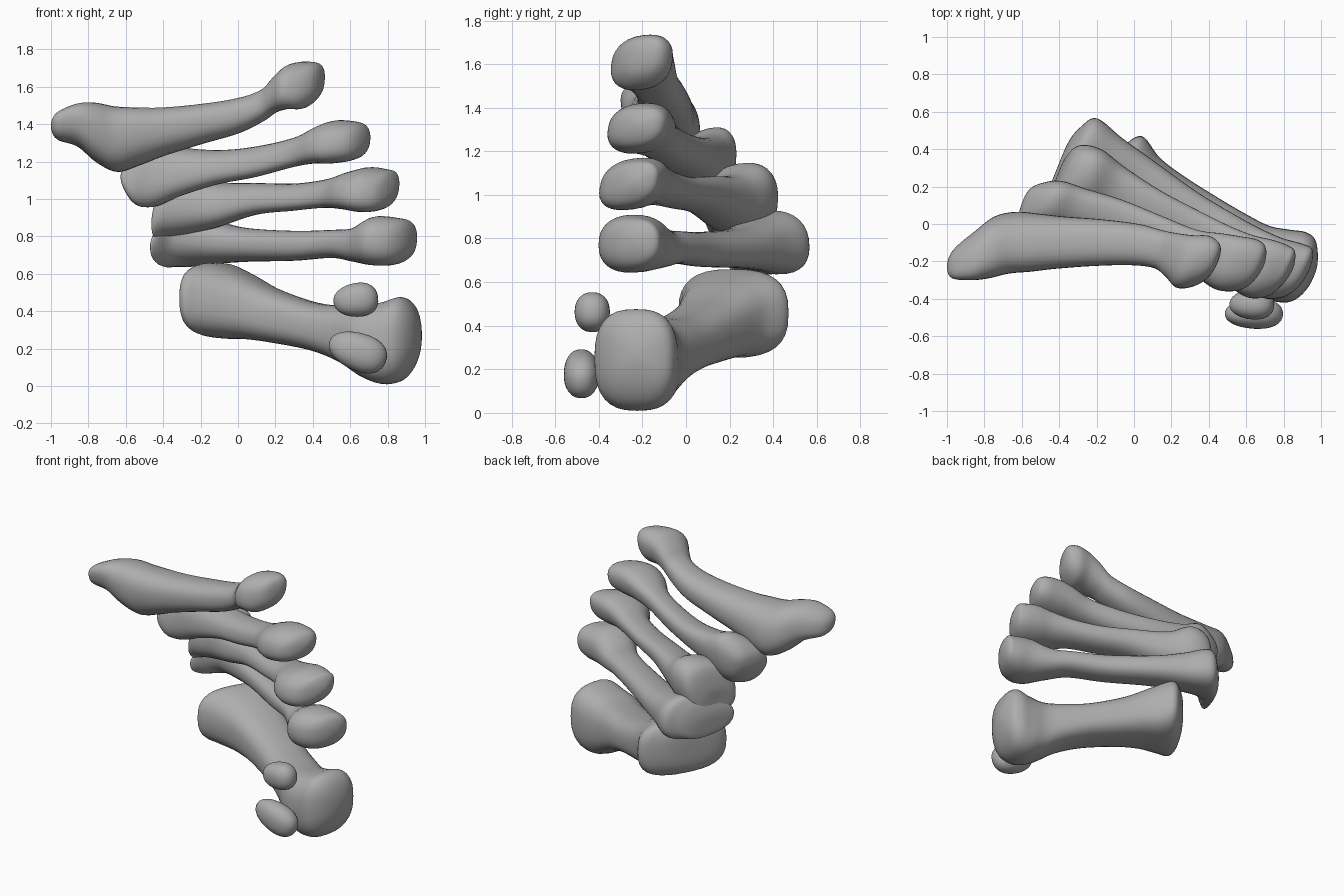
import bpy, bmesh, math
from mathutils import Vector

old = bpy.data.objects.get("Cube")
if old:
    bpy.data.objects.remove(old, do_unlink=True)

SIDES = 32
STEPS = 6

# One plain bone material
bone_grey = bpy.data.materials.new("bone_grey")
bone_grey.use_nodes = True
colour = (0.42, 0.42, 0.42, 1)
bone_grey.diffuse_color = colour
shader = bone_grey.node_tree.nodes["Principled BSDF"]
shader.inputs["Base Color"].default_value = colour
shader.inputs["Roughness"].default_value = 0.7


def spline(a, b, c, d, t):
    """Smooth blend between sections b and c."""
    return 0.5 * (2 * b + (c - a) * t + (2 * a - 5 * b + 4 * c - d) * t * t
                  + (3 * b - a - 3 * c + d) * t ** 3)


def mirrored(section):
    """Section past a pole, so that the tip closes round."""
    x, y, z, w, h = section
    return Vector((x, y, z, -w, -h))


def signed_power(value, power):
    return math.copysign(abs(value) ** power, value)


def finish(name, bm):
    bmesh.ops.recalc_face_normals(bm, faces=bm.faces)
    mesh = bpy.data.meshes.new(name)
    bm.to_mesh(mesh)
    bm.free()
    mesh.materials.append(bone_grey)
    for face in mesh.polygons:
        face.use_smooth = True
    obj = bpy.data.objects.new(name, mesh)
    bpy.context.collection.objects.link(obj)
    return obj


def long_bone(name, start, sections, end, squareness=0.85, wedge=0.0,
              lean=(0, 0), slant=(0.4, 0.4)):
    """Loft a bone through sections (x, y, z, half depth, half height).

    wedge widens the back of the base and fades out along the shaft.
    lean (base, head) skews sections: positive drops the back.
    slant (base, head) swings the back of the sections towards +x."""
    rows = [Vector((*start, 0, 0))] + [Vector(s) for s in sections]
    rows.append(Vector((*end, 0, 0)))
    rows = [mirrored(rows[1])] + rows + [mirrored(rows[-2])]
    spans = len(rows) - 3
    bm = bmesh.new()
    rings = []
    for span in range(spans):
        for step in range(STEPS):
            if span == step == 0:
                continue
            x, y, z, w, h = spline(*rows[span:span + 4], step / STEPS)
            along = (span + step / STEPS) / spans
            flare = wedge * max(0, 1 - 2 * along)
            skew = lean[0] + (lean[1] - lean[0]) * along
            swing = slant[0] + (slant[1] - slant[0]) * along
            ring = []
            for i in range(SIDES):
                angle = math.tau * i / SIDES
                across = signed_power(math.cos(angle), squareness)
                up = signed_power(math.sin(angle - skew), squareness)
                ring.append(bm.verts.new((x + swing * w * across, y + w * across,
                                          z + h * up * (1 + flare * across))))
            rings.append(ring)
    for one, two in zip(rings, rings[1:]):
        for i in range(SIDES):
            j = (i + 1) % SIDES
            bm.faces.new((one[i], one[j], two[j], two[i]))
    # Close both tips
    for point, ring in ((start, rings[0]), (end, rings[-1])):
        tip = bm.verts.new(point)
        for i in range(SIDES):
            bm.faces.new((tip, ring[i], ring[(i + 1) % SIDES]))
    return finish(name, bm)


def pebble_bone(name, centre, radii, tilt):
    """Small rounded-block bone, fuller towards +x."""
    bm = bmesh.new()
    bmesh.ops.create_uvsphere(bm, u_segments=SIDES, v_segments=20, radius=1)
    for v in bm.verts:
        x, y, z = (signed_power(c, 0.9) for c in v.co)
        swell = 1 + 0.12 * x
        v.co = Vector((x * radii[0], y * radii[1] * swell, z * radii[2] * swell))
    obj = finish(name, bm)
    obj.location = centre
    obj.rotation_euler.y = tilt
    return obj


# Thick lowest bone with a broad head
long_bone("first_long_bone", (-.24, .18, .47), [
    (-.23, .18, .47, .14, .13),
    (-.18, .19, .465, .22, .185),
    (-.08, .22, .455, .25, .2),
    (.05, .16, .425, .195, .175),
    (.2, .09, .375, .165, .145),
    (.4, -.02, .32, .155, .13),
    (.55, -.11, .28, .16, .15),
    (.67, -.19, .24, .18, .19),
    (.78, -.22, .23, .19, .22),
    (.88, -.23, .255, .185, .22),
    (.95, -.22, .27, .125, .14),
], (.98, -.22, .27), squareness=0.75, slant=(0.6, 0.15))

# Slender bones, from low to high
long_bone("second_long_bone", (-.415, .29, .72), [
    (-.41, .29, .725, .15, .08),
    (-.36, .33, .765, .19, .125),
    (-.27, .385, .785, .18, .145),
    (-.12, .32, .77, .14, .115),
    (.05, .23, .755, .115, .09),
    (.3, .07, .75, .1, .08),
    (.5, -.05, .76, .1, .075),
    (.62, -.14, .755, .12, .09),
    (.73, -.23, .775, .155, .13),
    (.84, -.25, .775, .145, .125),
    (.915, -.24, .785, .1, .09),
], (.94, -.24, .79), wedge=0.15, lean=(0.2, -0.1))

long_bone("third_long_bone", (-.42, .23, .87), [
    (-.415, .235, .875, .12, .1),
    (-.36, .25, .95, .17, .155),
    (-.24, .24, .98, .16, .165),
    (-.1, .18, .97, .125, .12),
    (.1, .08, 1, .1, .085),
    (.3, -.02, 1.01, .095, .073),
    (.47, -.11, 1.03, .1, .077),
    (.58, -.2, 1.045, .14, .1),
    (.68, -.24, 1.05, .155, .12),
    (.77, -.25, 1.05, .135, .11),
    (.825, -.24, 1.06, .09, .08),
], (.85, -.24, 1.06), wedge=0.1, lean=(-0.1, -0.35))

long_bone("fourth_long_bone", (-.61, .08, 1.135), [
    (-.595, .08, 1.135, .1, .07),
    (-.53, .09, 1.12, .13, .15),
    (-.43, .1, 1.135, .13, .175),
    (-.3, .075, 1.145, .115, .13),
    (-.1, .03, 1.17, .1, .092),
    (.1, -.04, 1.2, .09, .083),
    (.3, -.12, 1.25, .09, .08),
    (.42, -.18, 1.29, .13, .1),
    (.51, -.21, 1.305, .145, .115),
    (.61, -.22, 1.31, .135, .105),
    (.67, -.22, 1.315, .09, .075),
], (.695, -.22, 1.32), lean=(-0.3, -0.2), slant=(0.3, 0.4))

# Topmost bone with a long outer knob at its base
long_bone("fifth_long_bone", (-1, -.23, 1.39), [
    (-.97, -.215, 1.39, .075, .07),
    (-.86, -.17, 1.395, .13, .115),
    (-.76, -.125, 1.355, .165, .16),
    (-.65, -.1, 1.32, .165, .175),
    (-.53, -.1, 1.335, .155, .155),
    (-.4, -.1, 1.36, .14, .13),
    (-.2, -.1, 1.4, .125, .108),
    (0, -.11, 1.445, .11, .095),
    (.13, -.135, 1.5, .1, .087),
    (.2, -.165, 1.56, .115, .1),
    (.27, -.2, 1.6, .14, .12),
    (.36, -.2, 1.61, .135, .125),
    (.43, -.2, 1.63, .085, .085),
], (.45, -.2, 1.63), lean=(0.4, -0.35), slant=(0, 0.4))

# Two small loose bones in front of the broad head
pebble_bone("upper_pebble_bone", (.63, -.43, .46), (.12, .08, .09), -0.1)
pebble_bone("lower_pebble_bone", (.64, -.48, .185), (.16, .08, .1), 0.35)
